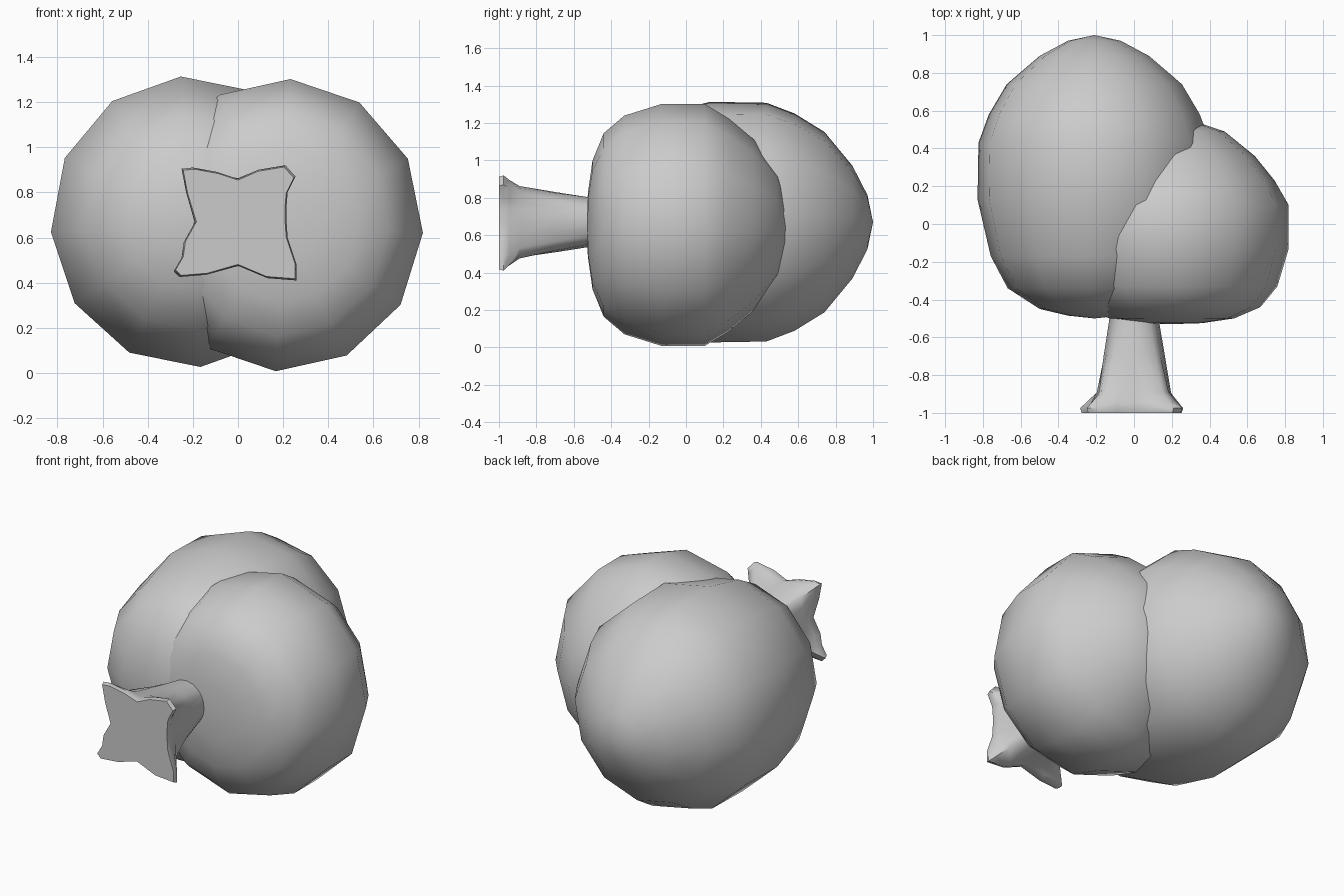
import bpy, bmesh, math

if "Cube" in bpy.data.objects:
    bpy.data.objects.remove(bpy.data.objects["Cube"])


def loft(name, rings, tip_a=None, tip_b=None, angle=180):
    """Skin a list of equal-length vertex rings; ends close on a tip or a flat cap."""
    bm = bmesh.new()
    loops = [[bm.verts.new(p) for p in ring] for ring in rings]
    n = len(loops[0])
    for a, b in zip(loops, loops[1:]):
        for i in range(n):
            j = (i + 1) % n
            bm.faces.new((a[i], a[j], b[j], b[i]))
    for loop, tip in ((loops[0], tip_a), (loops[-1], tip_b)):
        if tip:
            t = bm.verts.new(tip)
            for i in range(n):
                bm.faces.new((t, loop[i], loop[(i + 1) % n]))
        else:
            bm.faces.new(loop)
    bmesh.ops.recalc_face_normals(bm, faces=bm.faces[:])
    mesh = bpy.data.meshes.new(name)
    bm.to_mesh(mesh)
    bm.free()
    ob = bpy.data.objects.new(name, mesh)
    bpy.context.collection.objects.link(ob)
    bpy.context.view_layer.objects.active = ob
    ob.select_set(True)
    bpy.ops.object.shade_smooth_by_angle(angle=math.radians(angle))
    ob.select_set(False)
    return ob


def crown(name, cx, cz, turn, zscale, profile, y0, y1):
    """Twelve-sided egg turned about the y axis."""
    rings = []
    for y, r in profile:
        ang = [math.radians(turn + 30 * k) for k in range(12)]
        rings.append([(cx + r * math.cos(a), y, cz + r * zscale * math.sin(a)) for a in ang])
    return loft(name, rings, (cx, y0, cz), (cx, y1, cz))


# Leafy crowns
crown("large_crown", -0.21, 0.67, 4, 1.04,
      [(-0.485, 0.14), (-0.45, 0.29), (-0.34, 0.46), (-0.17, 0.55), (0.13, 0.62),
       (0.43, 0.615), (0.58, 0.56), (0.74, 0.465), (0.89, 0.29), (0.97, 0.14)], -0.5, 1.0)
crown("small_crown", 0.2, 0.655, -3, 1.045,
      [(-0.525, 0.16), (-0.5, 0.33), (-0.44, 0.47), (-0.33, 0.56), (-0.13, 0.62),
       (0.1, 0.62), (0.23, 0.545), (0.36, 0.44), (0.49, 0.28), (0.54, 0.13)], -0.53, 0.55)

# Trunk with a four-pointed root foot
foot = [(.215, .67), (.215, .74), (.22, .80), (.255, .87), (.21, .92), (.09, .90),
        (0, .86), (-.09, .89), (-.2, .91), (-.25, .905), (-.23, .80), (-.19, .67),
        (-.24, .58), (-.25, .51), (-.285, .45), (-.26, .425), (-.14, .435), (0, .475),
        (.13, .42), (.26, .41), (.26, .48), (.22, .60)]


def trunk_ring(y, blend, r, scale=1.0):
    """Mix the foot outline with a circle of radius r."""
    ring = []
    for x, z in foot:
        a = math.atan2(z - 0.67, x)
        ring.append((scale * (blend * x + (1 - blend) * r * math.cos(a)), y,
                     0.67 + scale * (blend * (z - 0.67) + (1 - blend) * r * math.sin(a))))
    return ring


loft("trunk", [trunk_ring(-1.0, 1, 0.2, 0.97), trunk_ring(-0.975, 1, 0.2),
               trunk_ring(-0.945, 0.75, 0.2), trunk_ring(-0.89, 0.35, 0.185),
               trunk_ring(-0.7, 0.12, 0.157), trunk_ring(-0.5, 0.0, 0.13),
               trunk_ring(-0.3, 0.0, 0.12)], angle=50)
